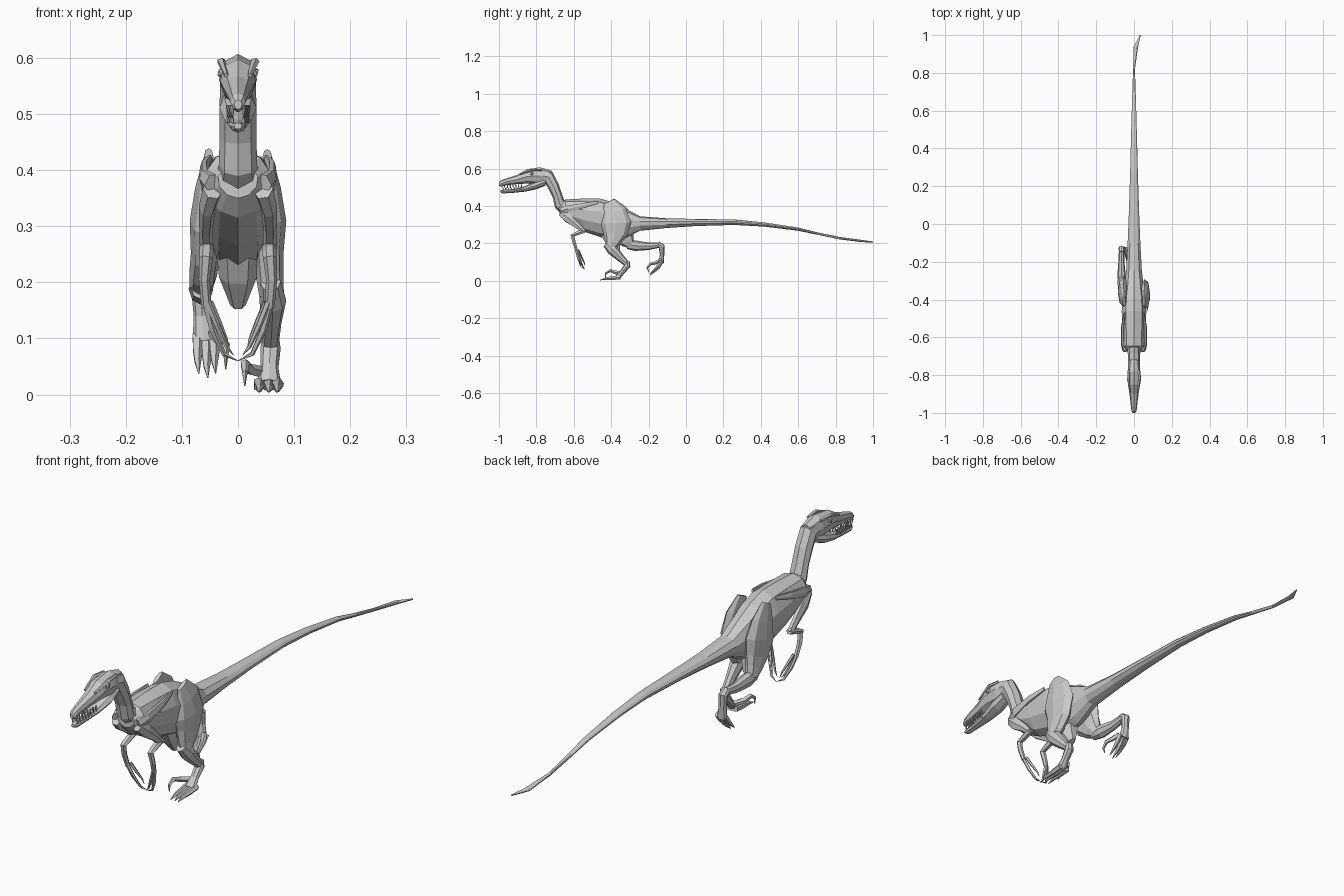
import bpy, bmesh, math
from mathutils import Vector


def skin(bm, rings):
    """Bridge equal-sized point rings and cap both ends."""
    vs = [[bm.verts.new(p) for p in r] for r in rings]
    n = len(vs[0])
    for a, b in zip(vs, vs[1:]):
        for i in range(n):
            j = (i + 1) % n
            bm.faces.new((a[i], a[j], b[j], b[i]))
    bm.faces.new(vs[0][::-1])
    bm.faces.new(vs[-1])


def slabs(bm, stations, n=8, taper=0.0):
    """Upright sections: (y, top, bottom, half width, x offset)."""
    rings = []
    for y, top, bot, w, *off in stations:
        cx = off[0] if off else 0
        ring = []
        for i in range(n):
            a = 2 * math.pi * i / n + math.pi / 2
            s = math.sin(a)
            ring.append((cx + w * math.cos(a) * (1 + taper * s), y,
                         (top + bot) / 2 + (top - bot) / 2 * s))
        rings.append(ring)
    skin(bm, rings)


def limb(bm, pts, n=8, side=1):
    """Sections square to a path: (x, y, z, half width, half depth)."""
    c = [Vector((p[0] * side, p[1], p[2])) for p in pts]
    rings = []
    for i, p in enumerate(pts):
        t = (c[min(i + 1, len(c) - 1)] - c[max(i - 1, 0)]).normalized()
        u = (Vector((1, 0, 0)) - t * t.x).normalized()
        v = t.cross(u)
        rings.append([c[i] + u * p[3] * math.cos(a) + v * p[4] * math.sin(a)
                      for a in (2 * math.pi * k / n for k in range(n))])
    skin(bm, rings)


def digit(bm, path, r, side=1):
    """Tapering toe, finger or claw along a path."""
    m = len(path) - 1
    limb(bm, [(*p, r * (1 - 0.9 * (i / m) ** 2), r * (1 - 0.9 * (i / m) ** 2))
              for i, p in enumerate(path)], 5, side)


def finish(name, bm):
    bmesh.ops.recalc_face_normals(bm, faces=bm.faces)
    me = bpy.data.meshes.new(name)
    bm.to_mesh(me)
    bm.free()
    ob = bpy.data.objects.new(name, me)
    bpy.context.collection.objects.link(ob)


# Torso running into the long tail with a twisted blade tip
bm = bmesh.new()
slabs(bm, [(-.675, .41, .35, .036), (-.645, .435, .315, .06), (-.55, .44, .265, .064),
           (-.46, .44, .235, .066), (-.39, .42, .215, .062), (-.33, .39, .225, .052),
           (-.245, .345, .268, .042), (-.10, .334, .283, .034), (.05, .331, .293, .028),
           (.26, .328, .299, .021), (.42, .312, .29, .017), (.60, .285, .268, .012),
           (.70, .26, .247, .009), (.82, .235, .222, .005),
           (.94, .219, .207, .012, .010), (1.0, .211, .205, .002, .034)], 10, .12)
finish("torso_and_tail", bm)

# Narrow wedge under the belly
bm = bmesh.new()
limb(bm, [(0, -.41, .27, .04, .06), (0, -.39, .21, .034, .045), (0, -.37, .16, .014, .022)], 6)
finish("pelvis_wedge", bm)

# Curved neck
bm = bmesh.new()
limb(bm, [(0, -.63, .385, .042, .045), (0, -.675, .41, .034, .032), (0, -.688, .455, .033, .026),
          (0, -.708, .505, .033, .03), (0, -.735, .555, .032, .035), (0, -.79, .566, .029, .036)])
finish("neck", bm)

# Skull, with brow ridges and eyes
bm = bmesh.new()
slabs(bm, [(-.72, .59, .535, .022), (-.78, .607, .515, .034), (-.85, .597, .52, .032),
           (-.90, .568, .518, .024), (-.96, .548, .512, .017), (-.99, .537, .503, .013),
           (-1.0, .525, .508, .007)], 8, .08)
for s in (1, -1):
    limb(bm, [(.026, -.77, .592, .006, .006), (.03, -.82, .594, .008, .006),
              (.021, -.89, .569, .004, .004)], 5, s)
finish("skull", bm)
bm = bmesh.new()
for s in (1, -1):
    ret = bmesh.ops.create_icosphere(bm, subdivisions=1, radius=.012)
    bmesh.ops.translate(bm, verts=ret["verts"], vec=(s * .026, -.825, .574))
finish("eyes", bm)

# Lower jaw
bm = bmesh.new()
slabs(bm, [(-.75, .55, .51, .027), (-.80, .532, .49, .033), (-.86, .507, .477, .025),
           (-.92, .491, .471, .017), (-.98, .487, .467, .013), (-.993, .484, .473, .007)])
finish("lower_jaw", bm)

# Teeth along both jaws
bm = bmesh.new()
for s in (1, -1):
    for i in range(8):
        y = -.985 + i * .015
        x = .010 + i * .0012
        digit(bm, [(x, y, .516), (x, y, .505), (x, y + .004, .491)], .004, s)
        digit(bm, [(x, y + .007, .484), (x, y + .007, .492), (x, y + .01, .503)], .0035, s)
finish("teeth", bm)

for s, name in ((1, "right"), (-1, "left")):
    # Arm folded back at the elbow, then hanging down
    bm = bmesh.new()
    limb(bm, [(.045, -.665, .365, .018, .022), (.055, -.63, .335, .015, .026),
              (.057, -.58, .295, .012, .018), (.056, -.545, .262, .012, .013)], 6, s)
    limb(bm, [(.056, -.54, .268, .012, .012), (.056, -.58, .255, .013, .012),
              (.057, -.607, .243, .012, .012), (.060, -.598, .205, .010, .010),
              (.056, -.582, .155, .009, .008)], 6, s)
    # Hooked fingers
    digit(bm, [(.058, -.585, .165), (.045, -.568, .115), (.025, -.55, .072), (0, -.542, .06)], .007, s)
    digit(bm, [(.054, -.588, .165), (.038, -.578, .125), (.02, -.565, .085), (.008, -.56, .07)], .006, s)
    digit(bm, [(.05, -.575, .165), (.035, -.56, .13), (.022, -.545, .1), (.016, -.54, .08)], .006, s)
    # Shoulder blade along the ribs
    limb(bm, [(.042, -.665, .375, .02, .02), (.06, -.63, .385, .009, .02),
              (.06, -.54, .405, .008, .014), (.05, -.47, .42, .004, .008)], 6, s)
    finish(name + "_arm", bm)

# Planted leg
bm = bmesh.new()
limb(bm, [(.052, -.41, .425, .008, .03), (.056, -.385, .37, .02, .065), (.056, -.375, .31, .03, .082),
          (.055, -.38, .25, .026, .064), (.057, -.395, .205, .024, .042), (.06, -.405, .175, .022, .022)])
limb(bm, [(.058, -.425, .20, .018, .022), (.062, -.395, .168, .024, .03), (.06, -.352, .125, .017, .022),
          (.058, -.318, .092, .015, .015)])
limb(bm, [(.058, -.312, .105, .015, .012), (.058, -.313, .082, .018, .017), (.056, -.34, .048, .016, .013),
          (.055, -.365, .018, .022, .014)])
for x in (.038, .055, .07):
    digit(bm, [(x, -.35, .02), (x, -.39, .015), (x, -.43, .012), (x, -.46, .004)], .012)
digit(bm, [(.04, -.345, .04), (.02, -.375, .045), (.012, -.405, .055), (.012, -.43, .04), (.012, -.43, .015)], .011)
finish("planted_leg", bm)

# Trailing leg, lifted behind
bm = bmesh.new()
limb(bm, [(.052, -.41, .425, .008, .03), (.056, -.38, .37, .02, .065), (.056, -.36, .31, .03, .082),
          (.058, -.34, .25, .026, .064), (.062, -.315, .215, .025, .042), (.066, -.295, .19, .021, .022)],
     8, -1)
limb(bm, [(.066, -.315, .19, .018, .02), (.066, -.27, .188, .022, .028), (.067, -.20, .185, .016, .02),
          (.066, -.14, .192, .014, .014)], 8, -1)
limb(bm, [(.066, -.15, .20, .013, .012), (.066, -.13, .185, .017, .017), (.064, -.128, .14, .015, .012),
          (.06, -.133, .095, .021, .014)], 8, -1)
for x, d in ((.072, 0), (.056, -.008), (.042, 0)):
    digit(bm, [(x, -.13, .105), (x, -.148, .08 + d), (x, -.168, .06 + d), (x - .002, -.192, .038 + d)],
          .011, -1)
digit(bm, [(.045, -.14, .11), (.03, -.165, .095), (.022, -.19, .09), (.022, -.207, .07), (.022, -.198, .045)],
      .010, -1)
finish("trailing_leg", bm)
